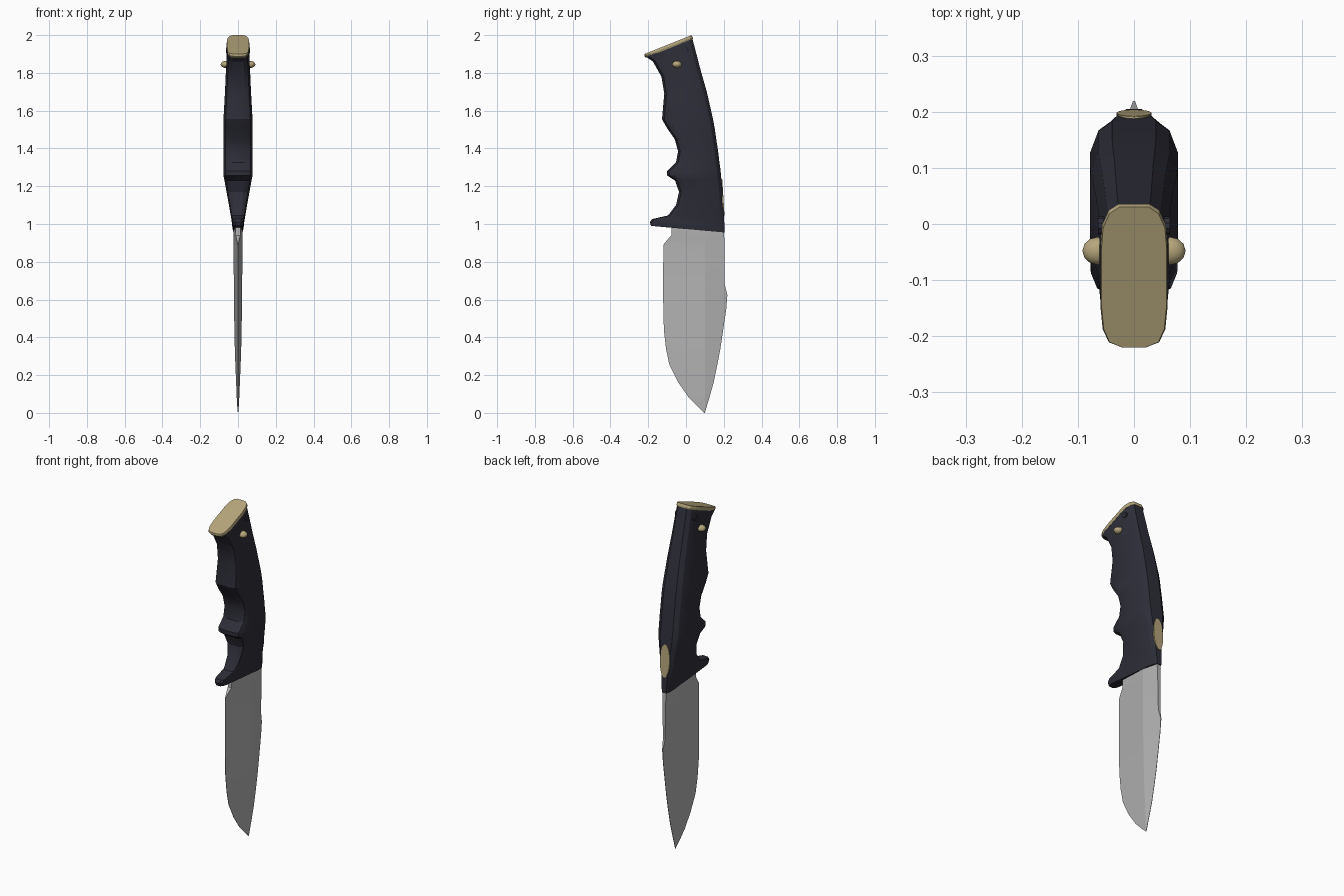
import bpy, bmesh, math

if "Cube" in bpy.data.objects:
    bpy.data.objects.remove(bpy.data.objects["Cube"])


def material(name, rgb):
    m = bpy.data.materials.new(name)
    m.diffuse_color = (*rgb, 1)
    m.use_nodes = True
    m.node_tree.nodes["Principled BSDF"].inputs["Base Color"].default_value = m.diffuse_color
    return m


BLACK = material("blue black grip", (0.027, 0.027, 0.041))
STEEL = material("grey steel", (0.45, 0.45, 0.45))
BRASS = material("dull brass", (0.46, 0.38, 0.20))


def smooth(obj, angle):
    bpy.ops.object.select_all(action='DESELECT')
    obj.select_set(True)
    bpy.context.view_layer.objects.active = obj
    bpy.ops.object.shade_smooth_by_angle(angle=math.radians(angle))


def loft(name, halves, mat, angle=25):
    """Skin right-hand half sections (front to back), mirrored to the left."""
    bm = bmesh.new()
    rings = []
    for half in halves:
        pts = half + [(-x, y, z) for x, y, z in reversed(half)]
        rings.append([bm.verts.new(p) for p in pts])
    n = len(rings[0])
    for a, b in zip(rings, rings[1:]):
        for i in range(n):
            j = (i + 1) % n
            bm.faces.new((a[i], a[j], b[j], b[i]))
    bm.faces.new(rings[0])
    bm.faces.new(rings[-1])
    bmesh.ops.recalc_face_normals(bm, faces=bm.faces)
    me = bpy.data.meshes.new(name)
    bm.to_mesh(me)
    bm.free()
    me.materials.append(mat)
    obj = bpy.data.objects.new(name, me)
    bpy.context.collection.objects.link(obj)
    smooth(obj, angle)
    return obj


def slanted(section, front, back):
    """Place a section (front and back lists of width share, inset) on a slanted plane."""
    yf, zf, yb, zb, w = section
    length = math.hypot(yb - yf, zb - zf)
    ts = [(k, d / length) for k, d in front]
    ts += [(k, 1 - d / length) for k, d in reversed(back)]
    return [(k * w, yf + (yb - yf) * t, zf + (zb - zf) * t) for k, t in ts]


# Grip with finger grooves and guard: front y, z, back y, z, half width
grip = [
    (-.212, 1.885, .033, 1.984, .056), (-.175, 1.86, .050, 1.92, .060),
    (-.130, 1.78, .076, 1.82, .064), (-.115, 1.69, .110, 1.70, .069),
    (-.127, 1.555, .143, 1.555, .077), (-.100, 1.507, .152, 1.507, .078),
    (-.060, 1.45, .160, 1.45, .078), (-.042, 1.385, .170, 1.385, .078),
    (-.053, 1.326, .177, 1.326, .078), (-.100, 1.28, .183, 1.285, .078),
    (-.100, 1.257, .185, 1.262, .077), (-.058, 1.23, .187, 1.24, .072),
    (-.037, 1.17, .193, 1.18, .061), (-.053, 1.10, .197, 1.10, .048),
    (-.095, 1.045, .200, 1.05, .039), (-.180, 1.026, .203, 1.00, .032),
    (-.192, 1.010, .204, .978, .030), (-.185, .990, .205, .955, .026)]
grip_front = [(.5, 0), (.85, .012), (1, .04)]
grip_back = [(.5, 0), (.82, .018), (1, .055)]
loft("grip", [slanted(s, grip_front, grip_back) for s in grip], BLACK)

# Pommel cap on the slanted end of the grip
cap = [(-.212, 1.880, .036, 1.980, .057), (-.220, 1.888, .036, 1.988, .060),
       (-.220, 1.900, .030, 2.000, .058)]
cap_front = [(.35, 0), (.75, .010), (.93, .035), (1, .08)]
cap_back = [(.45, 0), (.75, .012), (.95, .04), (1, .08)]
loft("pommel_cap", [slanted(s, cap_front, cap_back) for s in cap], BRASS)

# Blade: z, edge y, ridge y, spine y, half widths at edge, ridge, spine
blade = [
    (.99, -.075, .10, .198, .014, .024, .012), (.94, -.078, .10, .202, .012, .024, .012),
    (.915, -.10, .10, .203, .006, .024, .011), (.89, -.12, .10, .203, .001, .024, .010),
    (.68, -.121, .10, .205, .001, .022, .007), (.625, -.121, .10, .219, .001, .022, .002),
    (.55, -.120, .10, .213, .001, .021, .001), (.44, -.117, .10, .197, .001, .019, .001),
    (.34, -.106, .10, .182, .001, .017, .001), (.255, -.088, .10, .166, .001, .014, .001),
    (.16, -.040, .101, .146, .001, .010, .001), (.085, .012, .101, .125, .001, .007, .001),
    (.035, .060, .100, .110, .001, .004, .001), (0, .097, .0985, .100, .0005, .001, .0005)]
loft("blade", [[(we, yf, z), (wr, yr, z), (ws, yb, z)]
               for z, yf, yr, yb, we, wr, ws in blade], STEEL, 8)

# Oval medallion set into the spine of the grip
bpy.ops.mesh.primitive_cylinder_add(vertices=28, radius=1, depth=1,
                                    location=(0, .191, 1.14),
                                    rotation=(math.radians(-86.5), 0, 0))
medallion = bpy.context.object
medallion.name = "spine_medallion"
medallion.scale = (.031, .095, .014)
medallion.data.materials.append(BRASS)

# Domed brass rivets and small dark studs on both sides
for side, sign in (("right", 1), ("left", -1)):
    bpy.ops.mesh.primitive_uv_sphere_add(segments=12, ring_count=8,
                                         location=(sign * .064, -.048, 1.845))
    rivet = bpy.context.object
    rivet.name = side + "_rivet"
    rivet.scale = (.028, .025, .019)
    rivet.data.materials.append(BRASS)
    smooth(rivet, 30)
    bpy.ops.mesh.primitive_cylinder_add(vertices=10, radius=.016, depth=.02,
                                        location=(sign * .054, -.003, 1.92),
                                        rotation=(0, math.pi / 2, 0))
    stud = bpy.context.object
    stud.name = side + "_stud"
    stud.data.materials.append(BLACK)
